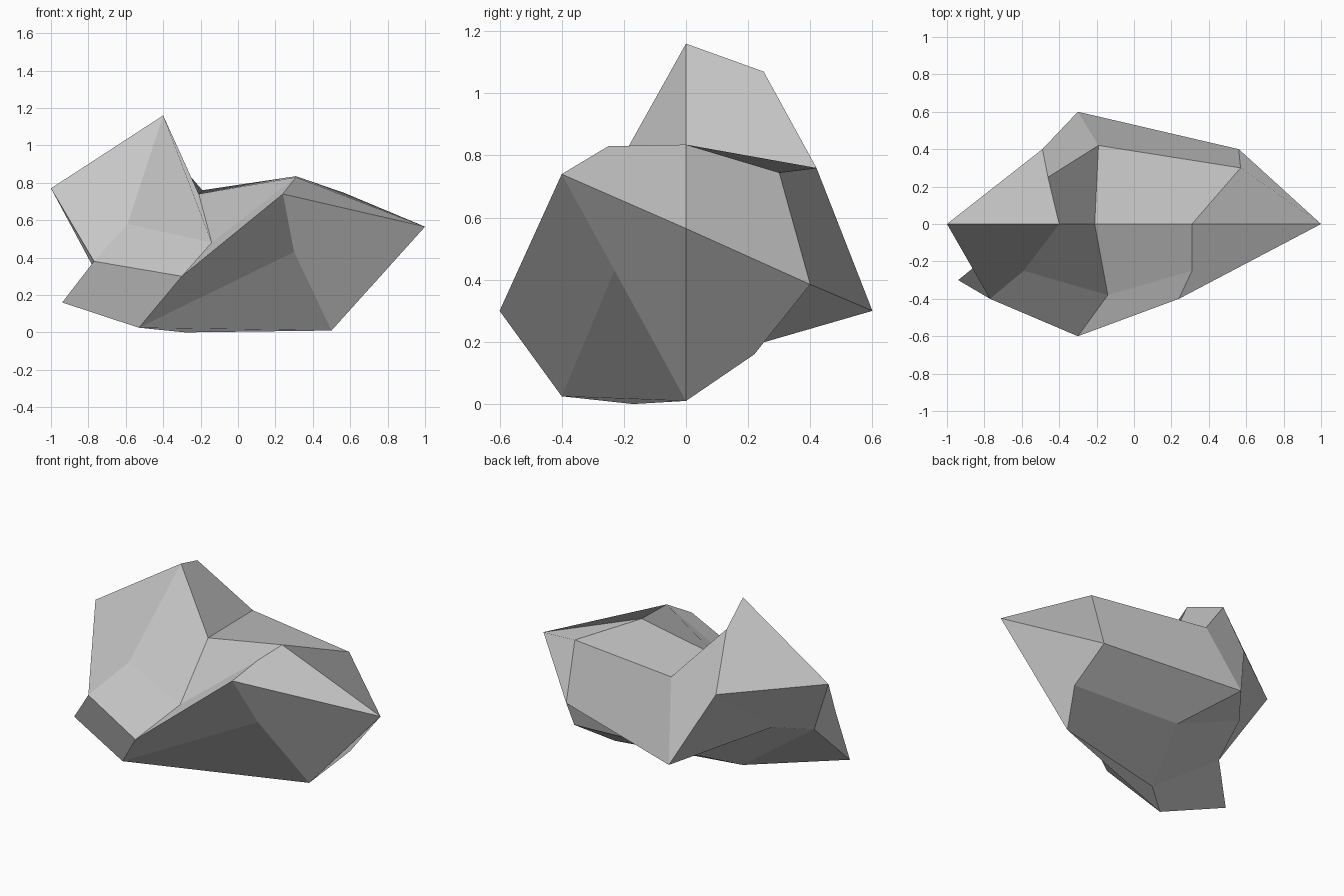
import bpy
import bmesh
from mathutils import Vector

default_cube = bpy.data.objects.get("Cube")
if default_cube:
    bpy.data.objects.remove(default_cube, do_unlink=True)

# Stone material
stone = bpy.data.materials.new("stone_grey")
stone.use_nodes = True
grey = (0.57, 0.57, 0.57, 1)
stone.diffuse_color = grey
shader = stone.node_tree.nodes["Principled BSDF"]
shader.inputs["Base Color"].default_value = grey
shader.inputs["Roughness"].default_value = 1

# Rows of the boulder, each running from the -x side to the +x side
rows = {
    "lower front": [(-.94, -.3, .16), (-.53, -.4, .025), (.3, -.23, .43)],
    "lower middle": [(-.78, -.17, .36), (-.28, -.17, 0), (.5, 0, .01)],
    "lower back": [(-.69, .12, .46), (-.14, .22, .19), (.63, .22, .16)],
    "waist front": [(-.77, -.4, .38), (-.3, -.6, .3), (.24, -.4, .74)],
    "waist middle": [(-1, 0, .77), (1, 0, .565)],
    "waist back": [(-.49, .4, .72), (-.3, .6, .3), (.56, .4, .385)],
    "upper front": [(-.59, -.25, .58), (-.14, -.38, .48), (.31, -.25, .83)],
    "upper middle": [(-.4, 0, 1.16), (-.21, 0, .74), (.31, 0, .835)],
    "upper back": [(-.46, .25, 1.07), (-.19, .42, .76), (.57, .3, .745)],
}
levels = {-1: "lower", 0: "waist", 1: "upper"}
depths = {-1: "front", 0: "middle", 1: "back"}

# Blocky cage: a cube with every face cut in four
bm = bmesh.new()
bmesh.ops.create_cube(bm, size=2)
bmesh.ops.subdivide_edges(bm, edges=bm.edges[:], cuts=1, use_grid_fill=True)

# Chip the cage into shape, row by row
cage = {}
for vert in bm.verts:
    x, y, z = (round(c) for c in vert.co)
    cage.setdefault(levels[z] + " " + depths[y], []).append(vert)
for name, verts in cage.items():
    verts.sort(key=lambda v: v.co.x)
    for vert, point in zip(verts, rows[name]):
        vert.co = Vector(point)


def fold(start, end):
    """Start the shared quad at one corner, so it bends from there to the opposite one."""
    face = next(f for f in start.link_faces if end in f.verts)
    corners = list(face.verts)
    first = corners.index(start)
    bm.faces.remove(face)
    bm.faces.new(corners[first:] + corners[:first])


# Bends of the warped faces, from corner to corner
left, mid, right = 0, 1, -1
bends = [
    ("lower front", mid, "lower middle", right),
    ("lower front", left, "lower middle", mid),
    ("lower front", right, "waist middle", right),
    ("lower back", left, "waist back", mid),
    ("waist middle", right, "upper back", right),
    ("upper middle", mid, "upper back", left),
    ("upper middle", left, "upper front", mid),
    ("upper middle", right, "upper back", mid),
    ("upper middle", mid, "upper front", right),
]
for row_a, a, row_b, b in bends:
    fold(cage[row_a][a], cage[row_b][b])

mesh = bpy.data.meshes.new("boulder")
bm.to_mesh(mesh)
bm.free()
mesh.materials.append(stone)
boulder = bpy.data.objects.new("boulder", mesh)
bpy.context.collection.objects.link(boulder)
